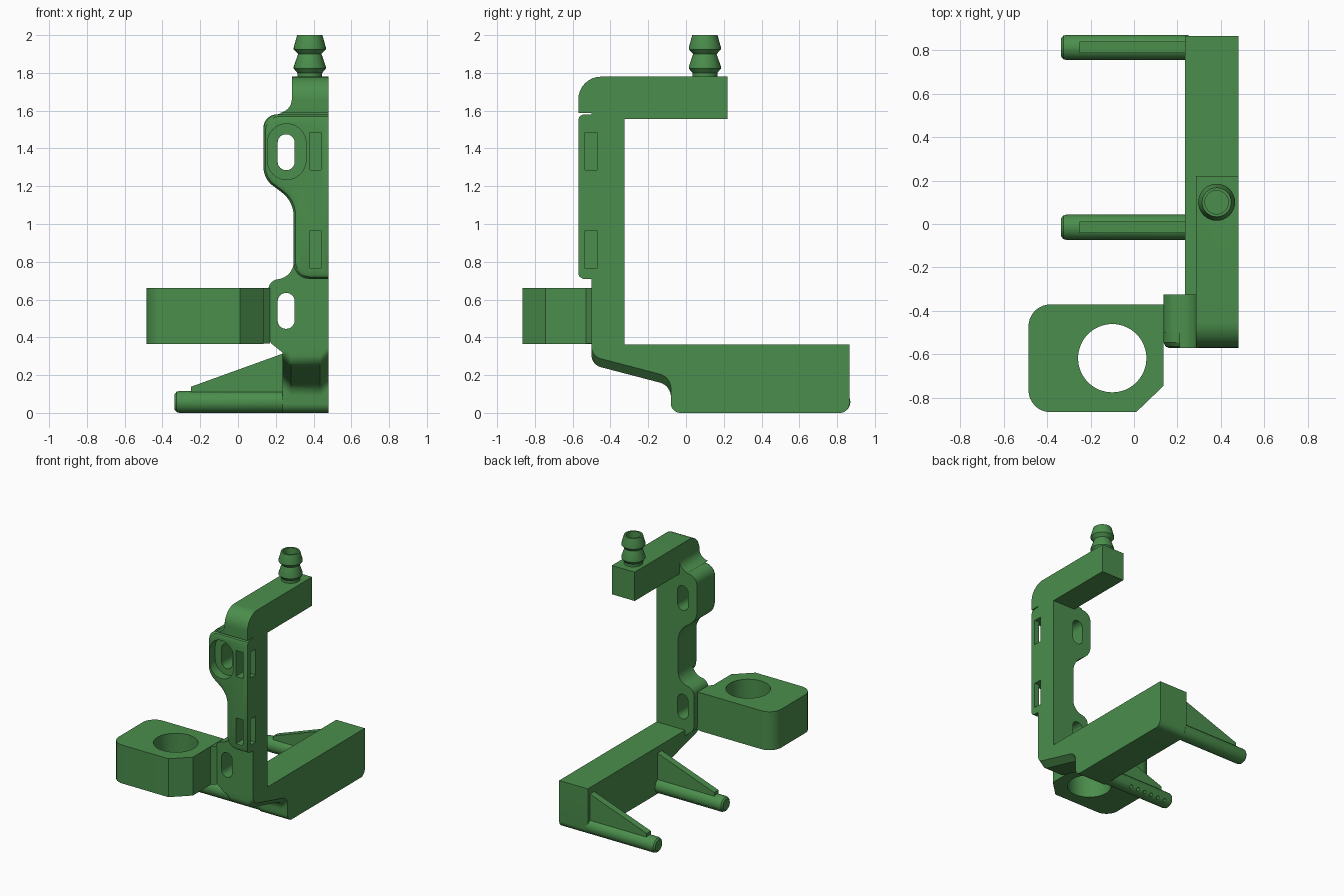
import bpy, bmesh, math
from mathutils import Vector

if "Cube" in bpy.data.objects:
    bpy.data.objects.remove(bpy.data.objects["Cube"])

green = bpy.data.materials.new("leaf green")
green.diffuse_color = (0.07, 0.27, 0.072, 1)
green.use_nodes = True
green.node_tree.nodes["Principled BSDF"].inputs["Base Color"].default_value = green.diffuse_color


def finish(name, bm):
    bmesh.ops.remove_doubles(bm, verts=bm.verts, dist=1e-5)
    bmesh.ops.recalc_face_normals(bm, faces=bm.faces)
    me = bpy.data.meshes.new(name)
    bm.to_mesh(me)
    bm.free()
    me.materials.append(green)
    ob = bpy.data.objects.new(name, me)
    bpy.context.collection.objects.link(ob)
    return ob


def activate(ob):
    bpy.ops.object.select_all(action='DESELECT')
    ob.select_set(True)
    bpy.context.view_layer.objects.active = ob


def rounded(pts, steps=8):
    """Polygon with optional third value: distance at which a corner's arc starts."""
    out = []
    for i, p in enumerate(pts):
        c = Vector(p[:2])
        if len(p) < 3:
            out.append(c)
            continue
        u = (Vector(pts[i - 1][:2]) - c).normalized()
        v = (Vector(pts[(i + 1) % len(pts)][:2]) - c).normalized()
        a, b, w = c + u * p[2], c + v * p[2], math.sin(u.angle(v) / 2)
        for k in range(steps + 1):
            s = k / steps
            e, f, g = (1 - s) ** 2, 2 * w * s * (1 - s), s * s
            out.append((a * e + c * f + b * g) / (e + f + g))
    return out


def place(axis, a, b, h):
    return {'x': (h, a, b), 'y': (a, h, b), 'z': (a, b, h)}[axis]


def loft(name, axis, sections):
    """Joins (height, points) sections of equal size along an axis."""
    bm = bmesh.new()
    rings = [[bm.verts.new(place(axis, p[0], p[1], h)) for p in rounded(pts)]
             for h, pts in sections]
    n = len(rings[0])
    for r, q in zip(rings, rings[1:]):
        for i in range(n):
            j = (i + 1) % n
            bm.faces.new((r[i], r[j], q[j], q[i]))
    bm.faces.new(rings[0])
    bm.faces.new(rings[-1])
    return finish(name, bm)


def prism(name, axis, pts, lo, hi):
    return loft(name, axis, [(lo, pts), (hi, pts)])


def box(name, x0, x1, y0, y1, z0, z1):
    return prism(name, 'z', [(x0, y0), (x1, y0), (x1, y1), (x0, y1)], z0, z1)


def lathe(name, axis, a, b, profile, n=32):
    """Turns (radius, height) points about a line along an axis."""
    bm = bmesh.new()
    rings = []
    for r, h in profile:
        rings.append([bm.verts.new(place(axis, a + r * math.cos(2 * math.pi * i / n),
                                         b + r * math.sin(2 * math.pi * i / n), h))
                      for i in range(n)])
    for r, q in zip(rings, rings[1:]):
        for i in range(n):
            j = (i + 1) % n
            bm.faces.new((r[i], r[j], q[j], q[i]))
    bm.faces.new(rings[0])
    bm.faces.new(rings[-1])
    return finish(name, bm)


def cut(ob, *cutters):
    for c in cutters:
        m = ob.modifiers.new("cut", 'BOOLEAN')
        m.operation, m.solver, m.object = 'DIFFERENCE', 'EXACT', c
        activate(ob)
        bpy.ops.object.modifier_apply(modifier=m.name)
    for c in cutters:
        bpy.data.objects.remove(c)


def slot(x0, x1, z0, z1, y0, y1):
    r = (x1 - x0) / 2 - 0.0005
    return prism("slot_cutter", 'y', [(x0, z0, r), (x1, z0, r), (x1, z1, r), (x0, z1, r)], y0, y1)


# upright post with an upper and a lower ear
post = prism("post", 'y', [
    (0.48, 0.345), (0.48, 1.6), (0.27, 1.6), (0.21, 1.58), (0.135, 1.58, 0.07),
    (0.135, 1.24, 0.06), (0.295, 1.12, 0.08), (0.295, 0.72, 0.08),
    (0.16, 0.70, 0.05), (0.16, 0.38, 0.03), (0.235, 0.32)], -0.5, -0.325)
cut(post, slot(0.21, 0.30, 1.285, 1.475, -0.7, -0.2), slot(0.21, 0.30, 0.445, 0.635, -0.7, -0.2))


# raised front plate with a softened edge, an ear recess and strap slots
def plate_outline(d):
    return [(0.48, 0.71 + d), (0.48, 1.58 - d), (0.135 + d, 1.58 - d, 0.08),
            (0.135 + d, 1.24 + d * 0.5, 0.06), (0.295 + d, 1.12 + d * 0.5, 0.08),
            (0.295 + d, 0.71 + d, 0.08)]


plate = loft("front_plate", 'y', [(-0.57, plate_outline(0.025)), (-0.563, plate_outline(0.01)),
                                  (-0.545, plate_outline(0)), (-0.5, plate_outline(0))])
cut(plate, slot(0.155, 0.36, 1.235, 1.53, -0.7, -0.4))
for z in (0.765, 1.285):
    for part in (post, plate):
        cut(part, box("strap_cutter", 0.38, 0.44, -0.7, -0.47, z, z + 0.2),
            box("strap_cutter", 0.41, 0.6, -0.535, -0.47, z, z + 0.2))

# top arm with a rounded front corner and a flare down to the ear
arm = prism("top_arm", 'x', [(-0.57, 1.587), (-0.57, 1.78, 0.12), (0.22, 1.78), (0.22, 1.557),
                             (-0.5, 1.557), (-0.5, 1.587)], 0.285, 0.48)
cut(arm, lathe("bore_cutter", 'z', 0.38, 0.1, [(0.054, 1.62), (0.054, 1.9)]))
prism("arm_flare", 'y', [(0.3, 1.587), (0.21, 1.587), (0.285, 1.587, 0.075), (0.285, 1.68),
                         (0.3, 1.68)], -0.57, -0.325)

# hollow barbed hose fitting
lathe("hose_barb", 'z', 0.38, 0.1, [
    (0.055, 1.64), (0.066, 1.77), (0.066, 1.80), (0.085, 1.823), (0.085, 1.833), (0.062, 1.90),
    (0.085, 1.925), (0.085, 1.935), (0.067, 2.0), (0.054, 2.0), (0.054, 1.65)])

# lower arm and the chamfered sloping web that joins it to the post
prism("lower_arm", 'x', [(-0.08, 0.0, 0.05), (0.865, 0.0, 0.05), (0.865, 0.363), (-0.08, 0.363)],
      0.235, 0.48)


def web_outline(d):
    return [(-0.5, 0.363), (-0.5, 0.255 + d, 0.05), (-0.08, 0.145 + d, 0.06),
            (-0.08, 0.06), (0, 0.06), (0, 0.363)]


loft("sloping_web", 'x', [(0.235, web_outline(0.045)), (0.28, web_outline(0)),
                          (0.435, web_outline(0)), (0.48, web_outline(0.045))])

# two spray pegs with stiffening ribs; their small holes face each other
for label, y, side in (("middle", -0.015, 1), ("rear", 0.812, -1)):
    peg = lathe(label + "_peg", 'x', y, 0.058, [
        (0.042, -0.335), (0.054, -0.325), (0.058, -0.31), (0.058, 0.25)])
    for i in range(6):
        hole = lathe("hole_cutter", 'z', 0, 0, [(0.013, 0.025), (0.013, 0.1)], 12)
        hole.location = (-0.26 + i * 0.062, y, 0.058)
        hole.rotation_euler = (-side * math.radians(130), 0, 0)
        bpy.context.view_layer.update()
        cut(peg, hole)
    prism(label + "_rib", 'y', [(-0.25, 0.09), (-0.25, 0.138), (0.24, 0.315), (0.24, 0.09)],
          y - 0.026, y + 0.026)

# holder block with a round hole, and its neck to the post
block = prism("holder_block", 'z', [(-0.485, -0.865, 0.1), (0.01, -0.865), (0.135, -0.745),
                                    (0.135, -0.37), (-0.485, -0.37, 0.1)], 0.365, 0.662)
cut(block, lathe("round_cutter", 'z', -0.1, -0.617, [(0.157, 0.2), (0.157, 0.8)], 64))
prism("holder_neck", 'z', [(0.12, -0.53), (0.135, -0.53), (0.17, -0.499), (0.17, -0.37),
                           (0.12, -0.37)], 0.367, 0.66)

for ob in list(bpy.context.collection.objects):
    activate(ob)
    bpy.ops.object.shade_smooth_by_angle(angle=math.radians(30))
